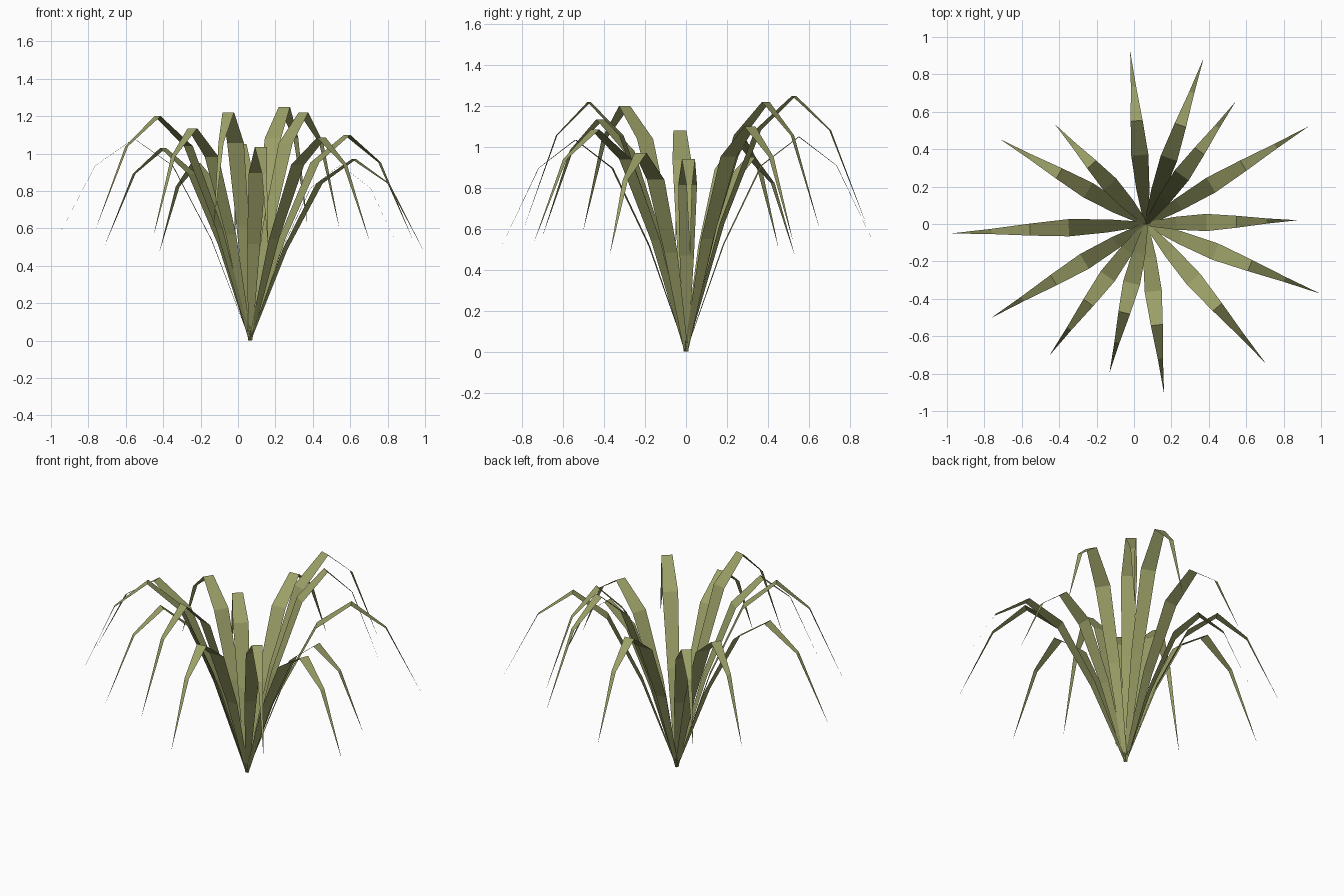
import bpy, math
from mathutils import Vector

if "Cube" in bpy.data.objects:
    bpy.data.objects.remove(bpy.data.objects["Cube"])

CENTRE = Vector((0.065, 0.0, 0.0))
SEGMENTS = 5
# full width of a leaf at each of its six cross-sections
WIDTHS = (0.022, 0.07, 0.092, 0.064, 0.028, 0.001)

# tip x, tip y, height of the arch
LEAVES = [
    (-0.02, 0.92, 1.05), (0.37, 0.88, 1.25), (0.54, 0.65, 1.22),
    (0.93, 0.52, 1.10), (0.87, 0.02, 0.94), (0.99, -0.37, 0.97),
    (0.70, -0.74, 1.085), (0.16, -0.90, 1.035), (-0.13, -0.79, 1.22),
    (-0.45, -0.70, 1.135), (-0.76, -0.50, 1.20), (-0.97, -0.05, 1.08),
    (-0.71, 0.45, 1.03), (-0.42, 0.53, 0.95),
]

olive = bpy.data.materials.new("olive green")
olive.diffuse_color = (0.33, 0.35, 0.135, 1.0)
olive.use_nodes = True
olive.node_tree.nodes["Principled BSDF"].inputs["Base Color"].default_value = olive.diffuse_color


def leaf(name, tip_x, tip_y, height):
    """Thin strip that arches outward along a sine curve and tapers to a point."""
    reach = Vector((tip_x, tip_y, 0.0)) - CENTRE
    side = Vector((-reach.y, reach.x, 0.0)).normalized()
    verts = []
    for i, width in enumerate(WIDTHS):
        t = i / SEGMENTS
        mid = CENTRE + reach * t
        mid.z = height * math.sin(t * math.radians(150))
        verts += [mid + side * width / 2, mid - side * width / 2]
    faces = [(2 * i, 2 * i + 1, 2 * i + 3, 2 * i + 2) for i in range(SEGMENTS)]
    mesh = bpy.data.meshes.new(name)
    mesh.from_pydata(verts, [], faces)
    mesh.materials.append(olive)
    obj = bpy.data.objects.new(name, mesh)
    bpy.context.collection.objects.link(obj)


# ring of arching leaves
for n, (x, y, h) in enumerate(LEAVES, 1):
    leaf(f"leaf_{n:02d}", x, y, h)
